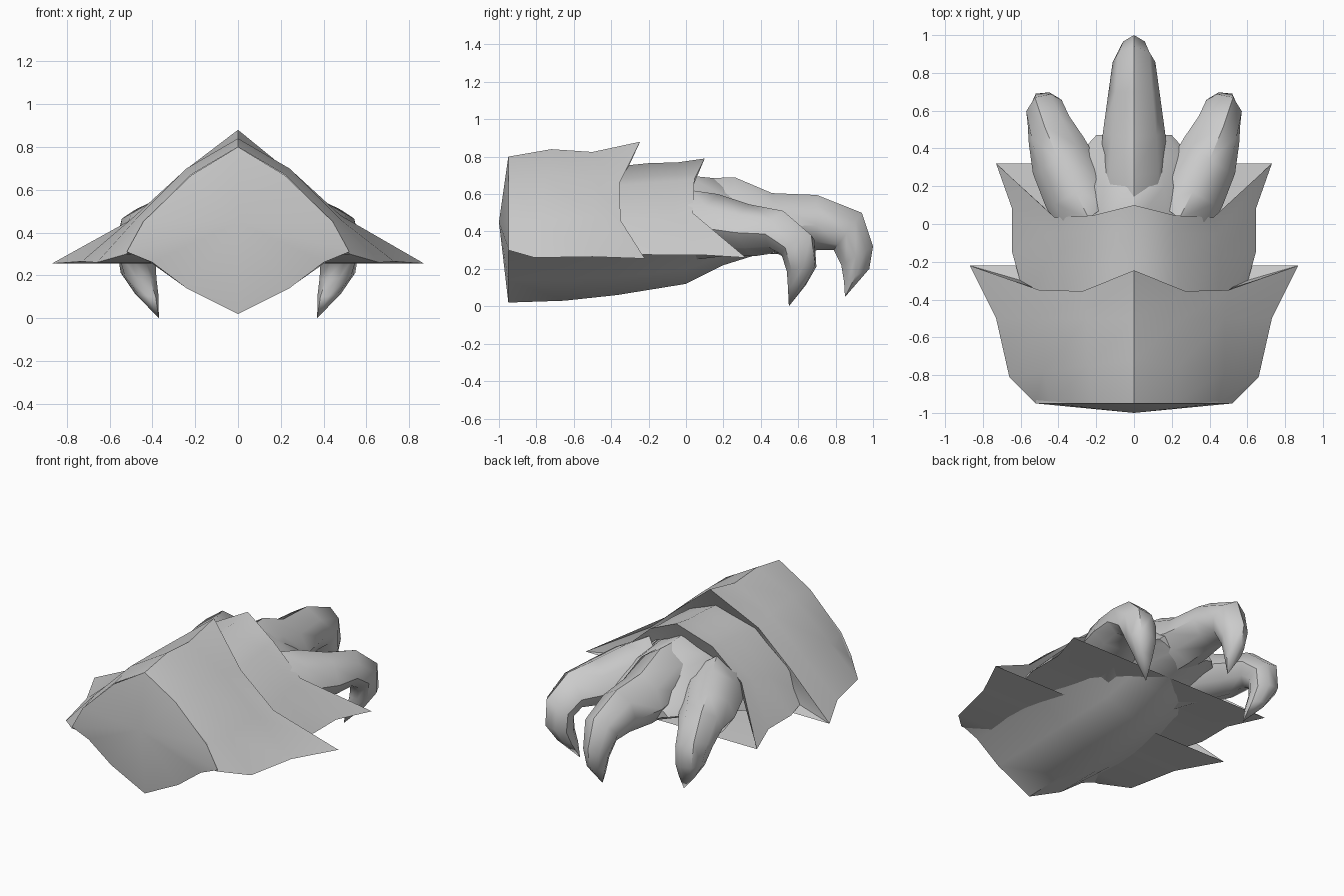
import bpy, bmesh, math
from mathutils import Vector

if "Cube" in bpy.data.objects:
    bpy.data.objects.remove(bpy.data.objects["Cube"])


def loft(name, rings, start=None, tip=None, cap_end=False):
    """Skin closed rings; optionally close with an apex point or a cap."""
    bm = bmesh.new()
    rows = [[bm.verts.new(p) for p in r] for r in rings]
    n = len(rows[0])
    for a, b in zip(rows, rows[1:]):
        for i in range(n):
            j = (i + 1) % n
            bm.faces.new((a[i], a[j], b[j], b[i]))
    for row, apex in ((rows[0], start), (rows[-1], tip)):
        if apex is not None:
            v = bm.verts.new(apex)
            for i in range(n):
                bm.faces.new((row[i], row[(i + 1) % n], v))
    if cap_end:
        bm.faces.new(rows[-1])
    bmesh.ops.recalc_face_normals(bm, faces=bm.faces)
    me = bpy.data.meshes.new(name)
    bm.to_mesh(me)
    bm.free()
    ob = bpy.data.objects.new(name, me)
    bpy.context.collection.objects.link(ob)
    bpy.ops.object.select_all(action='DESELECT')
    ob.select_set(True)
    bpy.context.view_layer.objects.active = ob
    bpy.ops.object.shade_smooth_by_angle(angle=math.radians(50))
    return ob


def mirror_ring(half):
    """Half outline (x >= 0, top to bottom) to a full closed ring."""
    return list(half) + [(-x, y, z) for x, y, z in reversed(half) if x > 0]


# Hand core: belly and back of the hand (y, half width, top z, side z, bottom z)
sections = [(-.95, .52, .80, .31, .02), (-.65, .52, .77, .30, .03),
            (-.37, .50, .72, .30, .06), (0, .44, .70, .31, .12),
            (.20, .38, .68, .36, .22), (.36, .30, .57, .38, .27),
            (.47, .20, .48, .38, .30)]
upper = [(0, 1), (.42, .73), (.85, .29), (1, 0)]
lower = [(.77, .17), (.46, .59), (0, 1)]
core = []
for y, w, zt, zs, zb in sections:
    half = [(f * w, y, zs + h * (zt - zs)) for f, h in upper]
    half += [(f * w, y, zs - h * (zs - zb)) for f, h in lower]
    core.append(mirror_ring(half))
loft("hand_core", core, start=(0, -1, .45), cap_end=True)

# Rear cuff plate: ridge, two shoulders, flared spike; last ring folds inward
cuff = [
    [(0, -.95, .80), (.22, -.95, .67), (.44, -.95, .45), (.52, -.95, .30)],
    [(0, -.72, .84), (.24, -.75, .70), (.48, -.78, .46), (.66, -.81, .26)],
    [(0, -.50, .825), (.25, -.50, .69), (.48, -.50, .48), (.73, -.50, .265)],
    [(0, -.245, .88), (.27, -.355, .66), (.50, -.35, .46), (.87, -.22, .255)],
    [(0, -.31, .74), (.22, -.38, .63), (.43, -.40, .44), (.56, -.31, .28)]]
loft("cuff_plate", [mirror_ring(r) for r in cuff])

# Front plate, tucked under the cuff
plate = [
    [(0, -.45, .74), (.23, -.45, .64), (.45, -.45, .45), (.57, -.42, .28)],
    [(0, -.20, .765), (.23, -.20, .66), (.45, -.18, .47), (.645, -.15, .275)],
    [(0, -.04, .77), (.22, -.05, .67), (.44, -.05, .485), (.645, .08, .275)],
    [(0, .10, .79), (.22, .045, .68), (.42, .035, .50), (.73, .32, .26)],
    [(0, .04, .68), (.20, .02, .60), (.38, .00, .46), (.55, .06, .275)]]
loft("front_plate", [mirror_ring(r) for r in plate])


# Clawed fingers: stations are (top point, bottom point, half width)
def finger(name, stations, tip, yaw=0, side=1):
    across = Vector((math.cos(yaw), -math.sin(yaw), 0))
    shape = [(0, 0), (.2, .72), (.55, 1), (.85, .65), (1, 0),
             (.85, -.65), (.55, -1), (.2, -.72)]
    flip = lambda p: (p[0] * side, p[1], p[2])
    rings = [[flip(Vector(t).lerp(Vector(b), f) + across * (w * s))
              for f, s in shape] for t, b, w in stations]
    loft(name, rings, tip=flip(tip))


finger("middle_finger", [
    ((0, .00, .68), (0, .05, .25), .16),
    ((0, .26, .69), (0, .30, .28), .18),
    ((0, .46, .605), (0, .50, .28), .165),
    ((0, .70, .595), (0, .70, .30), .135),
    ((0, .94, .50), (0, .79, .30), .113),
    ((0, 1.0, .32), (0, .83, .22), .08),
    ((0, .98, .20), (0, .845, .13), .055)], (0, .85, .05))

for label, side in (("right", 1), ("left", -1)):
    finger(label + "_finger", [
        ((.24, .03, .62), (.24, .05, .25), .18),
        ((.31, .17, .60), (.33, .22, .27), .18),
        ((.40, .34, .545), (.40, .38, .27), .165),
        ((.475, .52, .51), (.43, .48, .285), .13),
        ((.525, .67, .38), (.43, .53, .26), .11),
        ((.52, .69, .22), (.41, .55, .18), .085),
        ((.47, .64, .12), (.385, .55, .10), .05)],
        (.37, .55, 0), math.radians(35), side)
